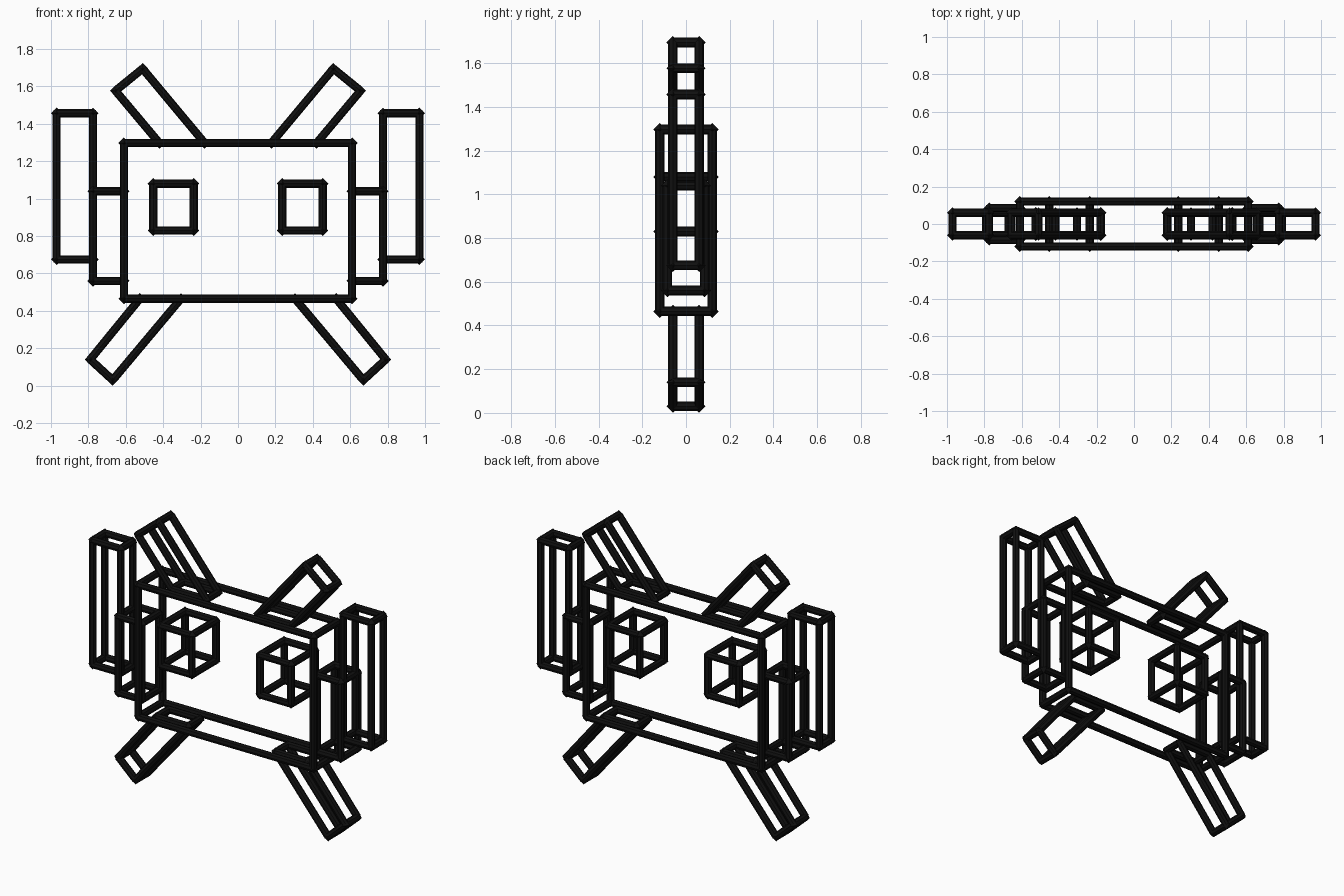
import bpy, bmesh
from mathutils import Vector, Matrix

if "Cube" in bpy.data.objects:
    bpy.data.objects.remove(bpy.data.objects["Cube"])

BAR, KNOB = 0.022, 0.03      # strut radius, corner joint radius

black = bpy.data.materials.new("black")
black.diffuse_color = (0.005, 0.005, 0.005, 1)
black.use_nodes = True
black.node_tree.nodes["Principled BSDF"].inputs["Base Color"].default_value = black.diffuse_color


def frame(name, profile, depth):
    """Open strut cage: an x-z outline at y = -depth and y = +depth, joined."""
    bm = bmesh.new()
    n = len(profile)
    front = [Vector((x, -depth, z)) for x, z in profile]
    back = [Vector((x, depth, z)) for x, z in profile]
    edges = []
    for i in range(n):
        j = (i + 1) % n
        edges += [(front[i], front[j]), (back[i], back[j]), (front[i], back[i])]
    # struts
    for a, b in edges:
        d = b - a
        turn = d.to_track_quat('Z', 'Y').to_matrix().to_4x4()
        bmesh.ops.create_cone(bm, cap_ends=True, segments=8, radius1=BAR, radius2=BAR,
                              depth=d.length, matrix=Matrix.Translation((a + b) / 2) @ turn)
    # faceted corner joints
    for p in front + back:
        bmesh.ops.create_uvsphere(bm, u_segments=4, v_segments=2, radius=KNOB,
                                  matrix=Matrix.Translation(p))
    mesh = bpy.data.meshes.new(name)
    bm.to_mesh(mesh)
    bm.free()
    mesh.materials.append(black)
    obj = bpy.data.objects.new(name, mesh)
    bpy.context.collection.objects.link(obj)


def rect(x0, x1, z0, z1):
    return [(x0, z0), (x1, z0), (x1, z1), (x0, z1)]


# body
frame("body", rect(-0.61, 0.61, 0.465, 1.297), 0.12)

# paired parts: outline on the +x side, half depth
parts = {
    "eye": (rect(0.237, 0.453, 0.83, 1.08), 0.12),
    "shoulder": (rect(0.61, 0.775, 0.56, 1.04), 0.085),
    "arm": (rect(0.775, 0.97, 0.675, 1.457), 0.06),
    "antenna": ([(0.178, 1.297), (0.42, 1.297), (0.655, 1.577), (0.51, 1.695)], 0.06),
    "leg": ([(0.305, 0.465), (0.525, 0.465), (0.79, 0.14), (0.67, 0.03)], 0.06),
}
for name, (outline, depth) in parts.items():
    for side, s in (("right", 1), ("left", -1)):
        frame(f"{side}_{name}", [(s * x, z) for x, z in outline], depth)
